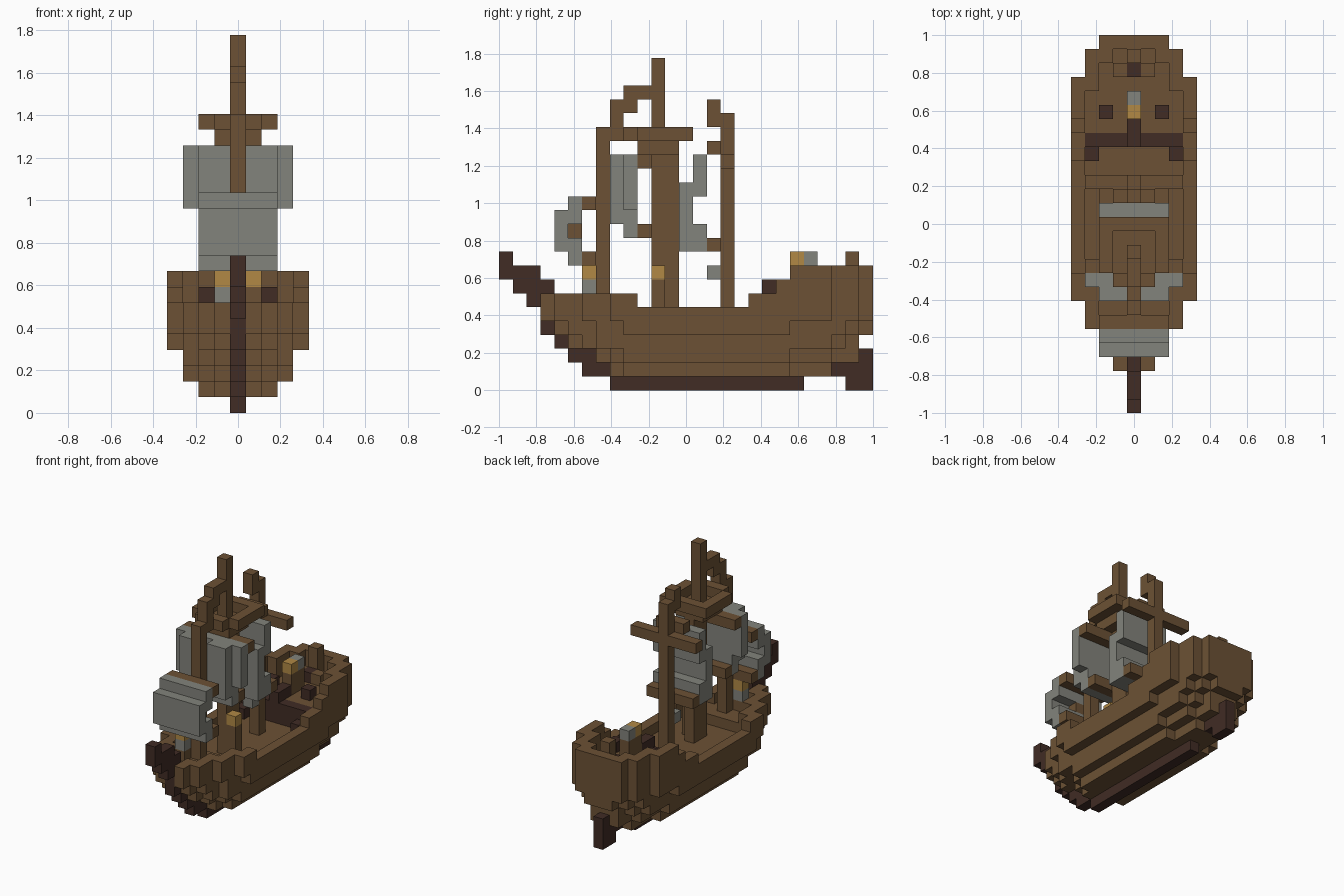
import bpy
import bmesh

default = bpy.data.objects.get("Cube")
if default:
    bpy.data.objects.remove(default, do_unlink=True)

U = 2 / 27  # edge of one block


def material(name, rgb):
    m = bpy.data.materials.new(name)
    m.use_nodes = True
    color = (*rgb, 1)
    m.diffuse_color = color
    m.node_tree.nodes["Principled BSDF"].inputs["Base Color"].default_value = color
    return m


wood = material("brown wood", (0.150, 0.083, 0.035))
dark = material("dark wood", (0.052, 0.025, 0.018))
cloth = material("grey cloth", (0.225, 0.228, 0.200))
gold = material("gold", (0.440, 0.250, 0.060))

taken = set()


def box(x, y, z):
    """Block cells in inclusive ranges; a plain number means one cell."""
    span = lambda r: range(r[0], r[1] + 1) if isinstance(r, tuple) else (r,)
    return {(i, j, k) for i in span(x) for j in span(y) for k in span(z)}


def part(name, mat, *groups):
    """Join block cells into one shell, skipping cells already used."""
    cells = set().union(*groups) - taken
    taken.update(cells)
    bm = bmesh.new()
    for c in cells:
        for axis in range(3):
            for side in (-1, 1):
                n = list(c)
                n[axis] += side
                if tuple(n) in cells:
                    continue
                a, b = (axis + 1) % 3, (axis + 2) % 3
                quad = []
                for da, db in ((0, 0), (1, 0), (1, 1), (0, 1)):
                    p = list(c)
                    p[axis] += side > 0
                    p[a] += da
                    p[b] += db
                    quad.append(bm.verts.new(((p[0] - 0.5) * U, p[1] * U - 1, p[2] * U)))
                bm.faces.new(quad if side > 0 else quad[::-1])
    bmesh.ops.remove_doubles(bm, verts=bm.verts, dist=U / 100)
    bmesh.ops.dissolve_limit(bm, angle_limit=0.01, verts=bm.verts, edges=bm.edges)
    mesh = bpy.data.meshes.new(name)
    bm.to_mesh(mesh)
    bm.free()
    mesh.materials.append(mat)
    obj = bpy.data.objects.new(name, mesh)
    bpy.context.collection.objects.link(obj)


def layer(k, bands):
    """One hull level from (half width, first row, last row) bands."""
    return set().union(*(box((-h, h), (a, b), k) for h, a, b in bands))


def rim(cells):
    """Outer ring of a flat layer."""
    return {(i, j, k) for i, j, k in cells
            if any((i + a, j + b, k) not in cells for a in (-1, 0, 1) for b in (-1, 0, 1))}


# Keel, stem and rudder
part("keel", dark, box(0, (8, 21), 0))
part("stem", dark, box(0, (6, 7), 1), box(0, (5, 6), 2), box(0, 4, 3), box(0, 3, (4, 5)),
     box(0, (2, 3), 6), box(0, (1, 3), 7), box(0, (0, 2), 8), box(0, 0, 9))
part("rudder", dark, box(0, (25, 26), 0), box(0, (24, 26), 1), box(0, 26, 2))

# Dark break of the rear deck, steps and deck fittings
part("rear_deck_wall", dark, box((-3, 3), 19, (5, 6)), box(0, (19, 20), 7),
     box(-3, 18, 5), box(3, 18, 5))
part("deck_guns", dark, box(-2, 21, 7), box(2, 21, 7), box(0, 24, 7))

# Hull levels, with decks and open bulwarks above
upper = [(4, 8, 23), (3, 6, 25), (2, 4, 26), (1, 3, 26)]
part("hull", wood,
     layer(1, [(2, 9, 20), (1, 8, 23)]),
     layer(2, [(3, 9, 20), (2, 8, 23), (1, 7, 25)]),
     layer(3, [(3, 7, 23), (2, 6, 24), (1, 5, 25)]),
     layer(4, [(4, 9, 20), (3, 7, 24), (2, 5, 25), (1, 4, 26)]))
part("bulwarks", wood, rim(layer(5, upper)),
     *({c for c in rim(layer(k, upper)) if c[1] >= start or (k == 6 and c[1] <= 9)}
       for k, start in ((6, 18), (7, 20), (8, 21))))
part("front_deck", wood, {c for c in layer(5, upper) if c[1] <= 8})
part("rear_deck", wood, *({c for c in layer(k, upper) if c[1] >= 20} for k in (5, 6)))

# Crew and deck furniture
part("front_sailor_legs", wood, box(-1, 6, 6))
part("front_sailor_body", cloth, box(-1, 6, 7))
part("front_sailor_head", gold, box(-1, 6, 8))
part("middle_sailor_body", wood, box(1, 11, (5, 7)))
part("middle_sailor_head", gold, box(1, 11, 8))
part("helm_stand", wood, box(0, (21, 22), (7, 8)))
part("helm", gold, box(0, 21, 9))
part("helm_cover", cloth, box(0, 22, 9))
part("stern_seat", wood, box(-1, 24, 7), box(1, 24, 7), box(0, 25, (7, 9)))

# Masts with their stepped stays
part("front_mast", wood, box(0, 7, (6, 18)), box(0, 8, 18))
part("main_mast", wood, box(0, (11, 12), (5, 17)), box(0, 11, (18, 23)))
part("main_stay", wood, box(0, (9, 10), 21), box(0, (8, 9), 20), box(0, 8, 19))
part("rear_mast", wood, box(0, 16, (5, 19)), box(0, 15, (19, 20)), box((-1, 1), 15, 17))
part("rear_mast_bundle", cloth, box(0, 15, 8))

# Lookout platform with rail
part("lookout", wood, box((-1, 1), (10, 12), 17), box((-1, 1), 9, 18),
     box((-2, 2), 13, 18), box(-2, (10, 12), 18), box(2, (10, 12), 18))

# Yards
part("front_yards", wood, box((-2, 2), 6, 9), box((-2, 2), 6, 13), box(0, 5, 11))
part("main_yards", wood, box((-2, 2), 10, 11), box((-3, 3), 10, 16))
part("rear_yards", wood, box((-2, 2), 15, 10), box((-3, 3), 16, 16))

# Billowing sails
part("front_sail", cloth, box((-2, 2), 5, (9, 10)), box((-2, 2), 4, (10, 12)),
     box((-2, 2), 5, (12, 13)))
part("main_sail", cloth, box((-2, 2), 9, (11, 12)), box((-3, 3), 9, (13, 16)),
     box((-2, 2), 8, (12, 15)), box(-1, 8, 16), box(1, 8, 16), box(-2, 8, 16), box(2, 8, 16))
part("rear_sail", cloth, box((-2, 2), 14, (10, 11)), box((-2, 2), 13, (10, 14)),
     box((-2, 2), 14, (14, 16)))
